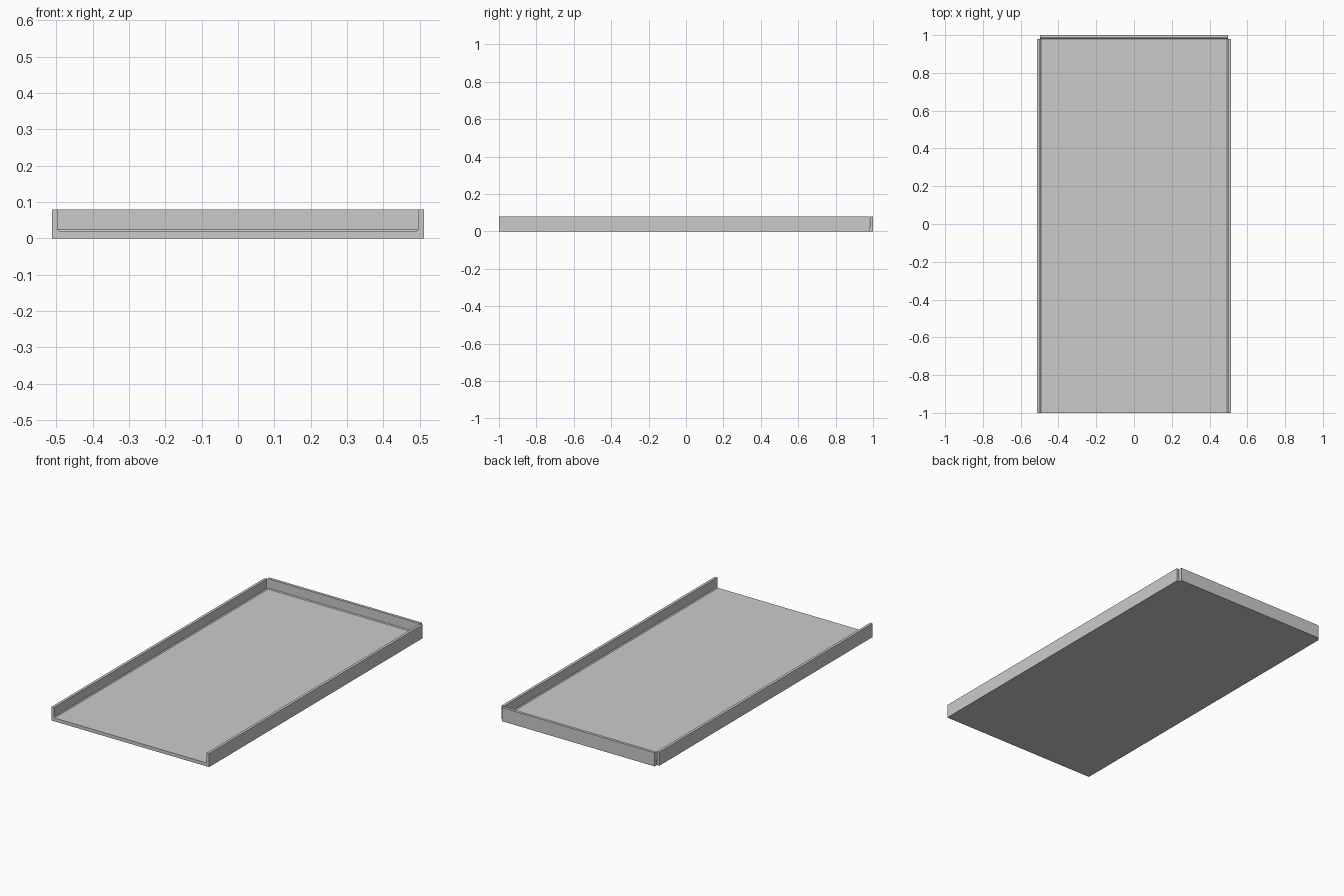
import bpy
import bmesh
from mathutils import Vector

if "Cube" in bpy.data.objects:
    bpy.data.objects.remove(bpy.data.objects["Cube"])

W, L, H = 0.5125, 1.0, 0.08      # half width, half length, rim height
T, FLOOR, C = 0.016, 0.02, 0.005  # wall thickness, floor thickness, inner chamfer
NOTCH = 0.98                      # side walls stop here, leaving open corners


def extrude_profile(name, points, offset):
    """Closed 3D outline swept along an offset into a solid."""
    bm = bmesh.new()
    face = bm.faces.new([bm.verts.new(p) for p in points])
    ext = bmesh.ops.extrude_face_region(bm, geom=[face], use_keep_orig=True)
    verts = [v for v in ext["geom"] if isinstance(v, bmesh.types.BMVert)]
    bmesh.ops.translate(bm, verts=verts, vec=Vector(offset))
    bmesh.ops.recalc_face_normals(bm, faces=bm.faces[:])
    mesh = bpy.data.meshes.new(name)
    bm.to_mesh(mesh)
    bm.free()
    obj = bpy.data.objects.new(name, mesh)
    bpy.context.collection.objects.link(obj)
    return obj


# Floor and two side walls: a U-shaped section running front to back
half = [(W, 0), (W, H), (W - T, H), (W - T, FLOOR + C), (W - T - C, FLOOR)]
section = half + [(-x, z) for x, z in reversed(half)]
tray = extrude_profile("tray", [(x, -L, z) for x, z in section], (0, L + NOTCH, 0))

# Back wall: an upright flange between the notched corners
back = [(NOTCH, 0), (L, 0), (L, H), (L - T, H), (L - T, FLOOR + C), (NOTCH, FLOOR)]
wx = W - T
back_wall = extrude_profile("back_wall", [(-wx, y, z) for y, z in back], (2 * wx, 0, 0))

# Join the back wall to the tray as one sheet
union = tray.modifiers.new("join_back_wall", 'BOOLEAN')
union.operation = 'UNION'
union.solver = 'EXACT'
union.object = back_wall
bpy.context.view_layer.objects.active = tray
tray.select_set(True)
bpy.ops.object.modifier_apply(modifier=union.name)
bpy.data.objects.remove(back_wall, do_unlink=True)
